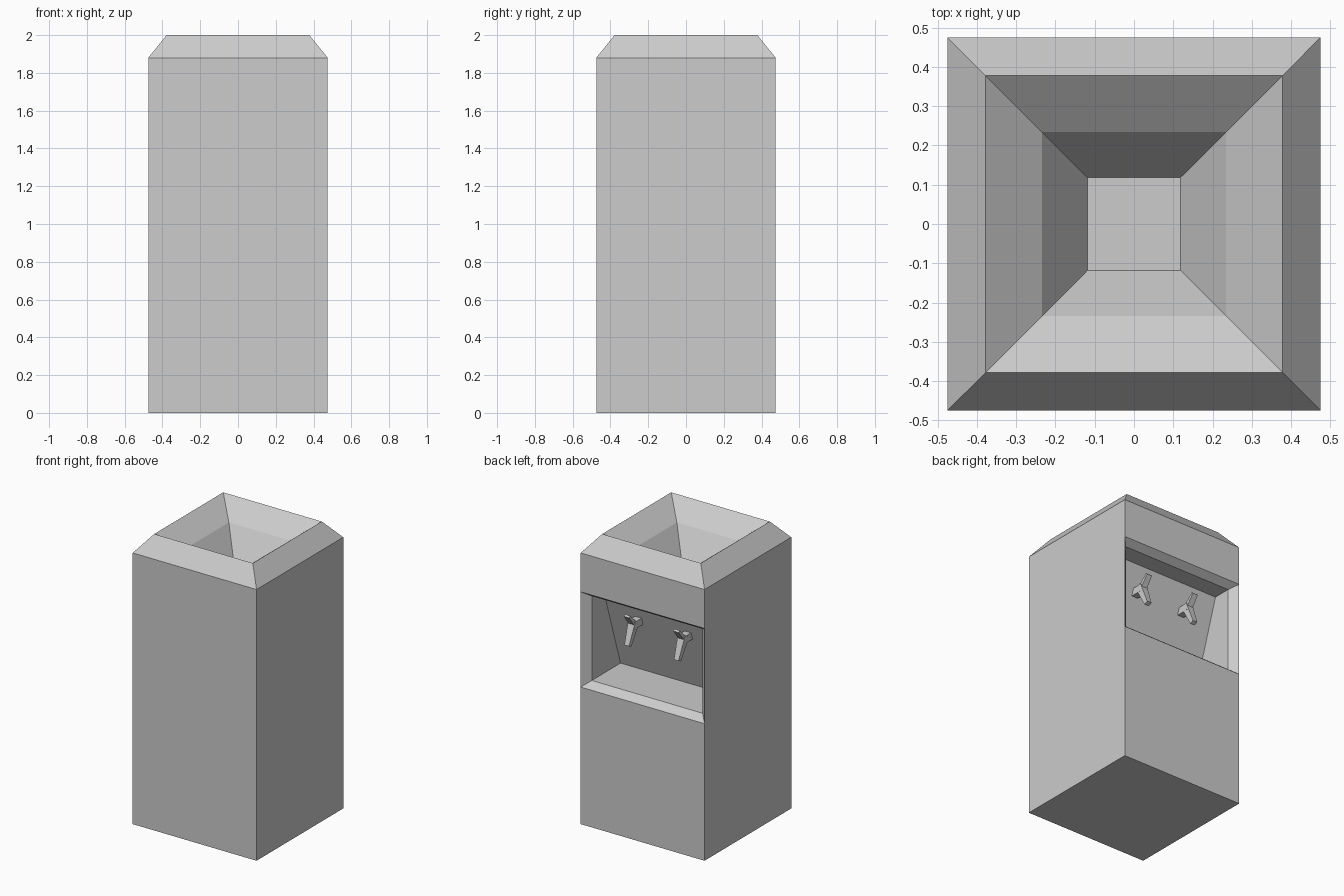
import bpy, bmesh
from math import copysign
from mathutils import Vector

cube = bpy.data.objects.get("Cube")
if cube:
    bpy.data.objects.remove(cube)

grey = bpy.data.materials.new("light_grey")
grey.use_nodes = True
colour = (0.604, 0.604, 0.604, 1)
grey.diffuse_color = colour
grey.node_tree.nodes["Principled BSDF"].inputs["Base Color"].default_value = colour


def finish(bm, name):
    bmesh.ops.recalc_face_normals(bm, faces=bm.faces)
    mesh = bpy.data.meshes.new(name)
    bm.to_mesh(mesh)
    bm.free()
    mesh.materials.append(grey)
    obj = bpy.data.objects.new(name, mesh)
    bpy.context.collection.objects.link(obj)
    return obj


def loft(bm, rings):
    """Skin matching four-point rings and cap both ends."""
    loops = [[bm.verts.new(p) for p in ring] for ring in rings]
    for a, b in zip(loops, loops[1:]):
        for i in range(4):
            j = (i + 1) % 4
            bm.faces.new((a[i], a[j], b[j], b[i]))
    bm.faces.new(loops[0][::-1])
    bm.faces.new(loops[-1])


def square(half, z):
    return [(sx * half, sy * half, z) for sx, sy in ((-1, -1), (1, -1), (1, 1), (-1, 1))]


# Cabinet: square column, chamfered rim and stepped funnel in the top
LOW, HIGH, W = 0.95, 1.61, 0.475
profile = [(W, 0), (W, LOW), (W, HIGH), (W, 1.88),
           (0.378, 2), (0.234, 1.885), (0.119, 1.71)]
bm = bmesh.new()
loft(bm, [square(h, z) for h, z in profile])

# Dispensing alcove: chamfered lip, then a back wall leaning out at the top
panel = next(f for f in bm.faces
             if f.calc_center_median().y > W - 0.01
             and LOW < f.calc_center_median().z < HIGH)
FLOOR, CEILING = 0.99, 1.575
WALL_LOW, WALL_HIGH = 0.11, 0.30
for y_low, y_high in ((0.425, 0.425), (WALL_LOW, WALL_HIGH)):
    panel = bmesh.ops.extrude_discrete_faces(bm, faces=[panel])["faces"][0]
    for v in panel.verts:
        top = v.co.z > 1.28
        v.co = (copysign(0.425, v.co.x), y_high if top else y_low,
                CEILING if top else FLOOR)
bmesh.ops.dissolve_limit(bm, angle_limit=0.01, verts=bm.verts, edges=bm.edges)
finish(bm, "cabinet")


def arm(bm, x, start, end, size_a, size_b):
    """Tapered bar in the y-z plane; sizes are (width, thickness)."""
    a, b = Vector((x, *start)), Vector((x, *end))
    d = (b - a).normalized()
    side = Vector((1, 0, 0))
    up = d.cross(side)
    loft(bm, [[p + side * sx * w / 2 + up * sy * t / 2
               for sx, sy in ((-1, -1), (1, -1), (1, 1), (-1, 1))]
              for p, (w, t) in ((a, size_a), (b, size_b))])


# Two taps: stem from the wall, hanging spout and raised lever
for name, x in (("left_tap", 0.19), ("right_tap", -0.19)):
    bm = bmesh.new()
    joint = (0.305, 1.40)
    arm(bm, x, (0.22, 1.40), (0.325, 1.40), (0.05, 0.05), (0.05, 0.05))
    arm(bm, x, (0.298, 1.42), (0.365, 1.27), (0.055, 0.05), (0.035, 0.03))
    arm(bm, x, joint, (0.375, 1.48), (0.045, 0.03), (0.04, 0.015))
    finish(bm, name)
